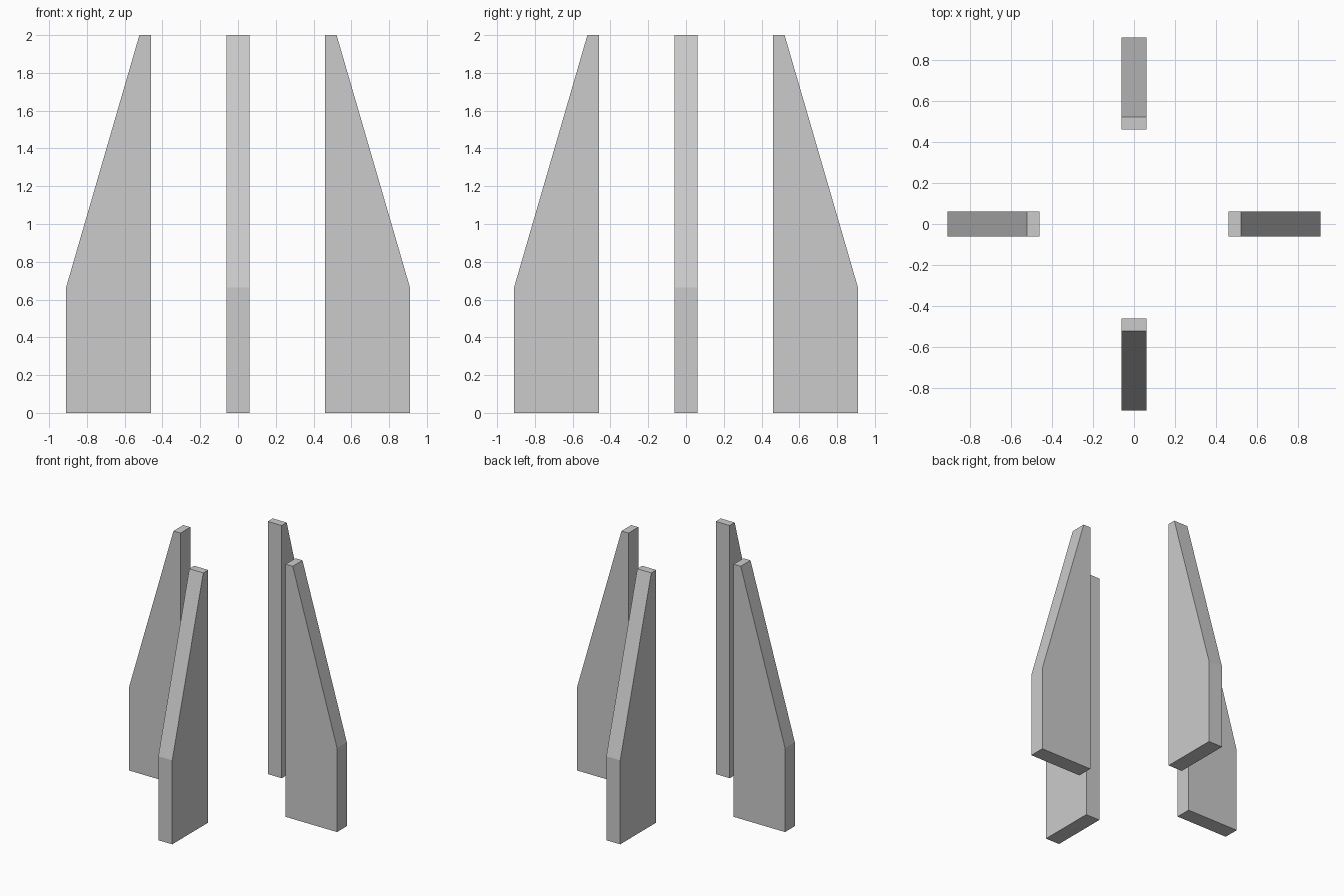
import bpy
import bmesh
from math import radians
from mathutils import Matrix

if "Cube" in bpy.data.objects:
    bpy.data.objects.remove(bpy.data.objects["Cube"])

THICKNESS = 0.122
# Fin side profile: (distance from centre, height)
PROFILE = [(0.46, 0), (0.91, 0), (0.91, 0.665), (0.522, 2), (0.46, 2)]


def make_fin(name, angle):
    """Extrude the fin profile to its thickness and turn it about the z axis."""
    bm = bmesh.new()
    face = bm.faces.new([bm.verts.new((r, -THICKNESS / 2, z)) for r, z in PROFILE])
    result = bmesh.ops.extrude_face_region(bm, geom=[face], use_keep_orig=True)
    moved = [g for g in result["geom"] if isinstance(g, bmesh.types.BMVert)]
    bmesh.ops.translate(bm, verts=moved, vec=(0, THICKNESS, 0))
    bmesh.ops.recalc_face_normals(bm, faces=bm.faces[:])
    bm.transform(Matrix.Rotation(radians(angle), 4, "Z"))
    mesh = bpy.data.meshes.new(name)
    bm.to_mesh(mesh)
    bm.free()
    bpy.context.collection.objects.link(bpy.data.objects.new(name, mesh))


# Four fins around the open centre
for side, angle in (("right", 0), ("back", 90), ("left", 180), ("front", 270)):
    make_fin(f"{side}_fin", angle)
